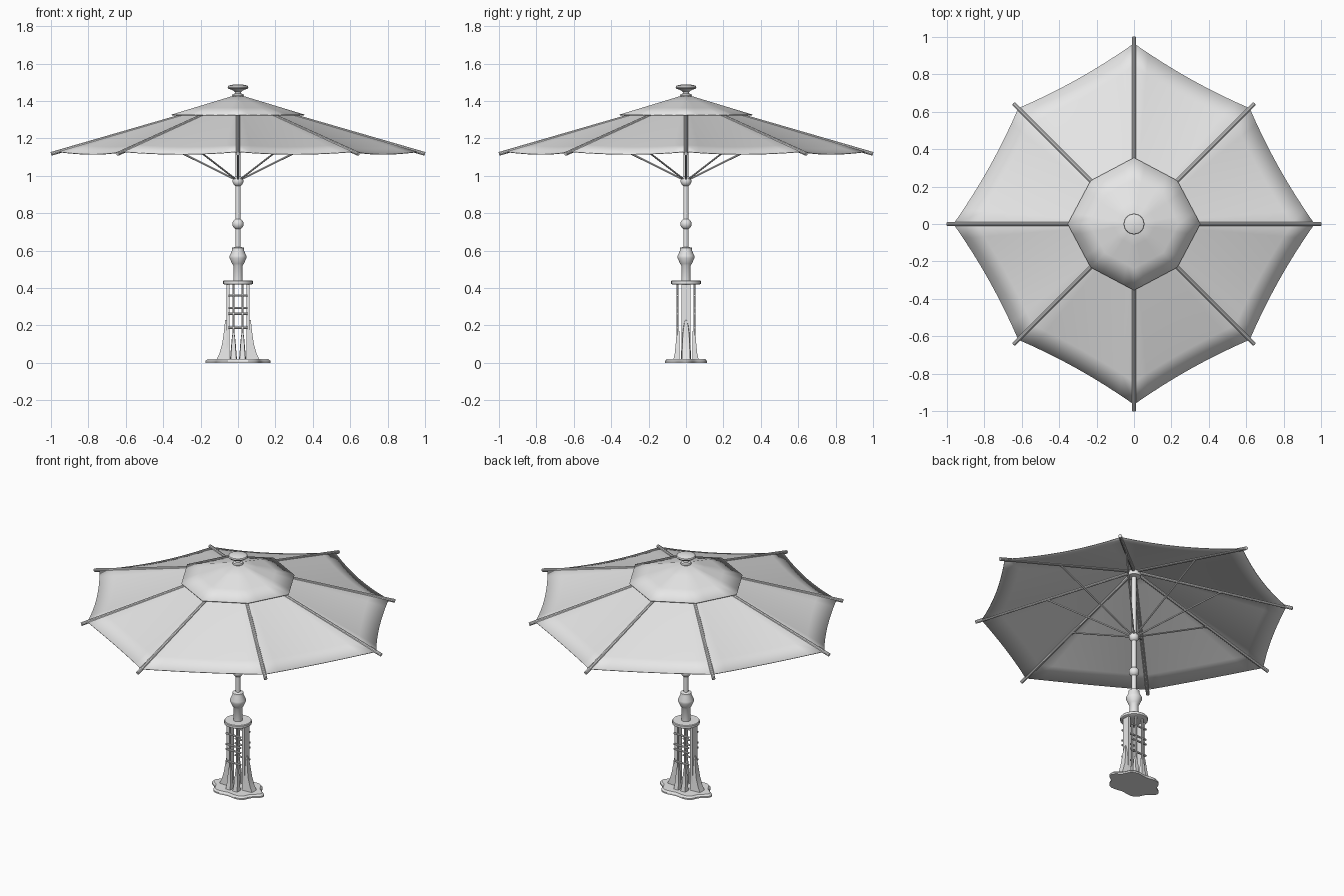
import bpy, bmesh, math
from mathutils import Vector

if "Cube" in bpy.data.objects:
    bpy.data.objects.remove(bpy.data.objects["Cube"])

grey = bpy.data.materials.new("light grey")
grey.diffuse_color = (0.8, 0.8, 0.8, 1)
grey.use_nodes = True
grey.node_tree.nodes["Principled BSDF"].inputs["Base Color"].default_value = grey.diffuse_color


def finish(name, bm, angle=35):
    bmesh.ops.recalc_face_normals(bm, faces=bm.faces)
    mesh = bpy.data.meshes.new(name)
    bm.to_mesh(mesh)
    bm.free()
    mesh.materials.append(grey)
    obj = bpy.data.objects.new(name, mesh)
    bpy.context.collection.objects.link(obj)
    bpy.ops.object.select_all(action='DESELECT')
    obj.select_set(True)
    bpy.context.view_layer.objects.active = obj
    bpy.ops.object.shade_smooth_by_angle(angle=math.radians(angle))
    return obj


def loft(name, rings, angle=35):
    """Skin a list of equal-length closed rings and cap both ends."""
    bm = bmesh.new()
    rows = [[bm.verts.new(p) for p in ring] for ring in rings]
    n = len(rows[0])
    for a, b in zip(rows, rows[1:]):
        for i in range(n):
            j = (i + 1) % n
            bm.faces.new((a[i], a[j], b[j], b[i]))
    bm.faces.new(rows[0])
    bm.faces.new(rows[-1])
    return finish(name, bm, angle)


def turned(name, profile, n=24):
    """Lathe a list of (radius, z) about the z axis."""
    return loft(name, [[(r * math.cos(math.tau * i / n), r * math.sin(math.tau * i / n), z)
                        for i in range(n)] for r, z in profile])


def rod(name, start, end, radius, n=10):
    start, end = Vector(start), Vector(end)
    turn = (end - start).to_track_quat('Z', 'Y')
    circle = [turn @ Vector((radius * math.cos(math.tau * i / n),
                             radius * math.sin(math.tau * i / n), 0)) for i in range(n)]
    return loft(name, [[start + c for c in circle], [end + c for c in circle]])


def ball(r, z, neck, steps=8):
    """Profile points of a ball threaded on a pole."""
    a = math.asin(neck / r)
    return [(r * math.sin(t), z - r * math.cos(t))
            for t in [a + (math.pi - 2 * a) * i / steps for i in range(steps + 1)]]


def spoke(k, axis_r, diag_r, z):
    r = diag_r if k % 2 else axis_r
    return Vector((r * math.cos(k * math.pi / 4), r * math.sin(k * math.pi / 4), z))


def sheet(name, axis_r, diag_r, z_rim, z_top, inset, sag, across, down, angle):
    """Eight-panel cloth with curved-in, sagging edges between the ribs."""
    bm = bmesh.new()
    apex = bm.verts.new((0, 0, z_top))
    rim = []
    for k in range(8):
        a, b = spoke(k, axis_r, diag_r, z_rim), spoke(k + 1, axis_r, diag_r, z_rim)
        for i in range(across):
            u = i / across
            rim.append((a.lerp(b, u), 4 * u * (1 - u)))
    rows = []
    for j in range(1, down + 1):
        t = j / down
        row = []
        for p, s in rim:
            f = t * (1 - inset * s * t * t)
            row.append(bm.verts.new((p.x * f, p.y * f,
                                     z_top + (z_rim - z_top) * t - sag * s * t * t)))
        rows.append(row)
    n = len(rim)
    for i in range(n):
        j = (i + 1) % n
        bm.faces.new((apex, rows[0][i], rows[0][j]))
        for a, b in zip(rows, rows[1:]):
            bm.faces.new((a[i], b[i], b[j], a[j]))
    obj = finish(name, bm, angle)
    mod = obj.modifiers.new("thickness", 'SOLIDIFY')
    mod.thickness = 0.004
    return obj


# Cloth canopy and vent cap
sheet("canopy", 0.965, 0.875, 1.13, 1.412, 0.022, 0.014, 8, 8, 40)
sheet("vent_cap", 0.355, 0.328, 1.327, 1.435, 0, 0, 4, 3, 40)

# Ribs with struts down to the runner
for k in range(8):
    rod(f"rib_{k}", spoke(k, 0.03, 0.03, 1.398), spoke(k, 1.0, 0.91, 1.117), 0.0105)
    rod(f"strut_{k}", spoke(k, 0.015, 0.015, 0.98), spoke(k, 0.55, 0.50, 1.245), 0.005, 8)
turned("rib_hub", [(0.014, 1.365), (0.038, 1.37), (0.042, 1.385), (0.04, 1.4), (0.014, 1.405)])

# Finial
turned("finial", [(0.028, 1.42), (0.031, 1.428), (0.028, 1.436), (0.017, 1.44), (0.016, 1.448),
                  (0.03, 1.458), (0.052, 1.466), (0.056, 1.473), (0.053, 1.48),
                  (0.035, 1.486), (0.005, 1.489)])

# Pole with turned collar and two balls
turned("pole", [(0.025, 0.43), (0.025, 0.52), (0.032, 0.53), (0.045, 0.56), (0.045, 0.572),
                (0.032, 0.6), (0.031, 0.615), (0.014, 0.62)]
       + ball(0.03, 0.742, 0.014) + ball(0.029, 0.971, 0.014) + [(0.014, 1.425)])

# Disc on top of the pedestal
turned("pedestal_disc", [(0.072, 0.418), (0.079, 0.422), (0.079, 0.436), (0.075, 0.44)], 32)


# Lobed foot plate
def foot_ring(scale, z, n=72):
    ring = []
    for i in range(n):
        t = math.tau * i / n
        f = scale * (1 + 0.085 * math.cos(6 * t))
        ring.append((0.161 * f * math.cos(t), 0.114 * f * math.sin(t), z))
    return ring


loft("foot_plate", [foot_ring(1, 0), foot_ring(1, 0.009), foot_ring(0.93, 0.02)], 30)


def box(name, x0, x1, y0, y1, z0, z1):
    return loft(name, [[(x0, y0, z), (x1, y0, z), (x1, y1, z), (x0, y1, z)] for z in (z0, z1)])


def fin(name, origin, angle, inner, rows):
    """Flared leaf-shaped foot from rows of (z, reach, half width)."""
    c, s = math.cos(angle), math.sin(angle)
    rings = []
    for z, reach, w in rows:
        corners = [(inner, -w), (reach, -w * 0.8), (reach, w * 0.8), (inner, w)]
        rings.append([(origin[0] + c * p - s * q, origin[1] + s * p + c * q, z)
                      for p, q in corners])
    return loft(name, rings)


# Cage: slab posts, slim rods, rungs and flared fins
for sx, side in ((1, "right"), (-1, "left")):
    x0, x1 = sorted((sx * 0.046, sx * 0.062))
    box(f"slab_post_{side}", x0, x1, -0.024, 0.024, 0.015, 0.42)
    fin(f"large_fin_{side}", (0, 0), 0 if sx > 0 else math.pi, 0.05,
        [(0.015, 0.116, 0.028), (0.05, 0.099, 0.026), (0.1, 0.085, 0.024),
         (0.16, 0.076, 0.02), (0.205, 0.071, 0.013), (0.23, 0.068, 0.004)])
    for sy, face in ((1, "back"), (-1, "front")):
        rod(f"slim_rod_{face}_{side}", (sx * 0.024, sy * 0.045, 0.015),
            (sx * 0.024, sy * 0.045, 0.42), 0.0065)
        fin(f"small_fin_{face}_{side}", (sx * 0.024, 0), sy * math.pi / 2, 0.036,
            [(0.015, 0.068, 0.019), (0.05, 0.06, 0.016), (0.1, 0.055, 0.012),
             (0.14, 0.052, 0.008), (0.17, 0.05, 0.003)])
for sy, face in ((1, "back"), (-1, "front")):
    for i, z in enumerate((0.187, 0.262, 0.293, 0.36)):
        rod(f"rung_{face}_{i}", (-0.052, sy * 0.046, z), (0.052, sy * 0.046, z), 0.006, 8)
